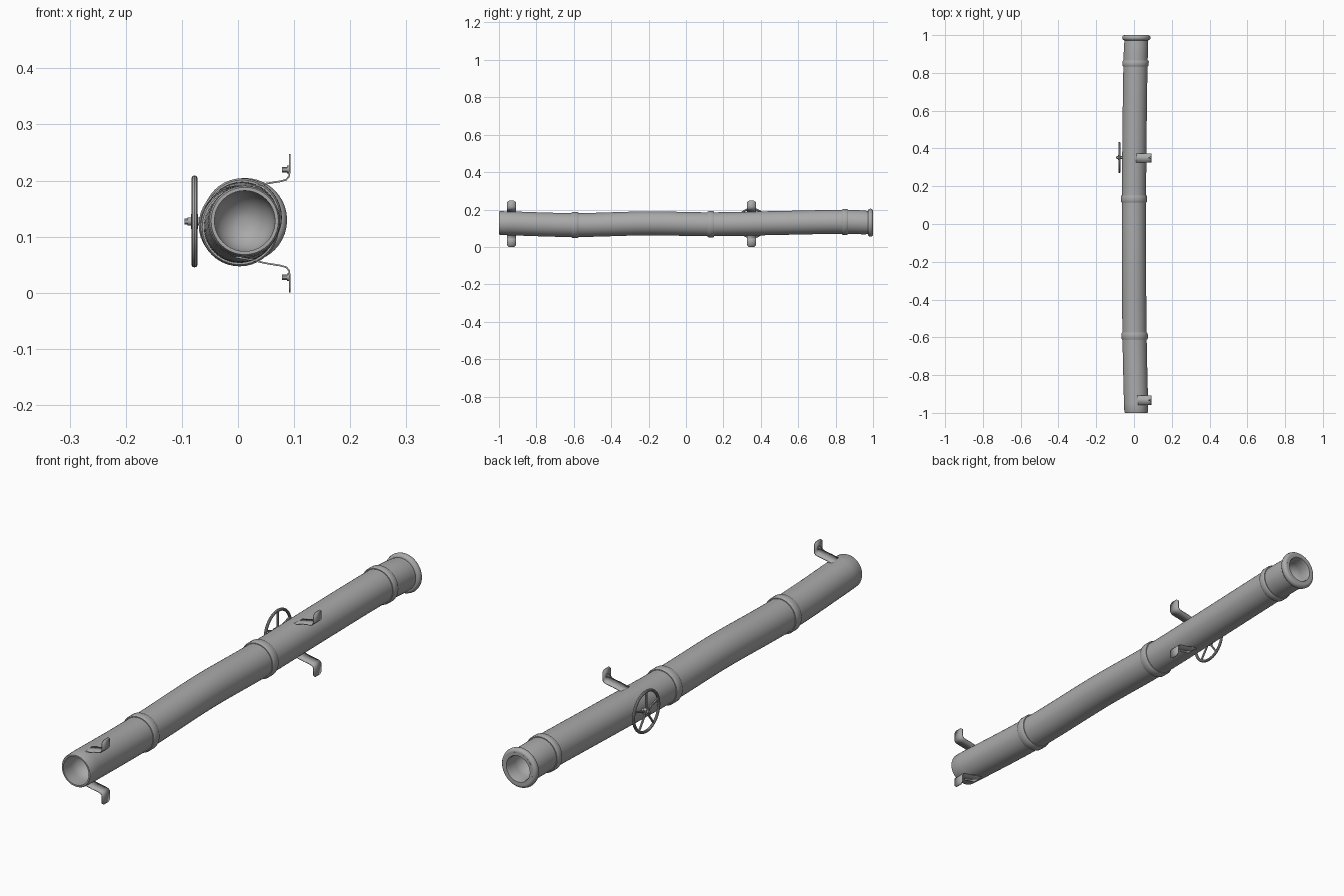
import bpy, bmesh, math
from mathutils import Vector, Matrix

if "Cube" in bpy.data.objects:
    bpy.data.objects.remove(bpy.data.objects["Cube"])

metal = bpy.data.materials.new("grey metal")
metal.use_nodes = True
GREY = (0.4, 0.4, 0.4, 1)
metal.diffuse_color = GREY
metal.node_tree.nodes["Principled BSDF"].inputs["Base Color"].default_value = GREY

# Bent centre line: (y, x, z)
LINE = [(-1, .012, .128), (-.6, .003, .117), (-.2, 0, .126), (.13, 0, .121),
        (.5, .003, .128), (.85, .008, .134), (1, .013, .129)]


def centre(y):
    """Point on the smooth centre line at a given y."""
    i = max(k for k in range(len(LINE) - 1) if k == 0 or LINE[k][0] <= y)
    a, b = LINE[i], LINE[i + 1]
    before, after = LINE[max(i - 1, 0)], LINE[min(i + 2, len(LINE) - 1)]
    h = b[0] - a[0]
    t = (y - a[0]) / h
    out = []
    for k in (1, 2):
        m0 = (b[k] - before[k]) / (b[0] - before[0]) * h
        m1 = (after[k] - a[k]) / (after[0] - a[0]) * h
        out.append((2*t**3 - 3*t*t + 1) * a[k] + (t**3 - 2*t*t + t) * m0
                   + (3*t*t - 2*t**3) * b[k] + (t**3 - t*t) * m1)
    return Vector((out[0], y, out[1]))


def finish(name, bm, angle=35):
    bmesh.ops.recalc_face_normals(bm, faces=bm.faces)
    mesh = bpy.data.meshes.new(name)
    bm.to_mesh(mesh)
    bm.free()
    mesh.materials.append(metal)
    obj = bpy.data.objects.new(name, mesh)
    bpy.context.collection.objects.link(obj)
    bpy.ops.object.select_all(action='DESELECT')
    obj.select_set(True)
    bpy.context.view_layer.objects.active = obj
    bpy.ops.object.shade_smooth_by_angle(angle=math.radians(angle))
    return obj


def lathe(name, profile, sides=40):
    """Rings of (y, radius) strung along the centre line, ends closed."""
    bm = bmesh.new()
    rings = []
    for y, r in profile:
        c = centre(y)
        rings.append([bm.verts.new(c + Vector((r * math.cos(a), 0, r * math.sin(a))))
                      for a in (2 * math.pi * k / sides for k in range(sides))])
    for r0, r1 in zip(rings, rings[1:]):
        for k in range(sides):
            n = (k + 1) % sides
            bm.faces.new((r0[k], r0[n], r1[n], r1[k]))
    bm.faces.new(rings[0])
    bm.faces.new(rings[-1])
    return finish(name, bm)


def rod(bm, p, q, r, sides=12):
    p, q = Vector(p), Vector(q)
    turn = (q - p).to_track_quat('Z', 'Y').to_matrix().to_4x4()
    bmesh.ops.create_cone(bm, cap_ends=True, segments=sides, radius1=r, radius2=r,
                          depth=(q - p).length,
                          matrix=Matrix.Translation((p + q) / 2) @ turn)


# Pipe body with a dished blind bore at each end
def dish(y_rim, into, r):
    steps = [math.pi / 2 * k / 8 for k in range(8)]
    return [(y_rim + into * (.05 + .06 * math.sin(a)), r * math.cos(a)) for a in steps]


front = [(-1, .054)] + dish(-1, 1, .054)
back = [(1, .05), (.99, .047)] + dish(1, -1, .05)
body = [(-1, .06), (-.994, .063)] + [(-.95 + .05 * k, .064) for k in range(39)]
lathe("pipe", front[::-1] + body + [(.97, .062), (.985, .062)] + [(1, .062)] + back)

# Raised joint collars
for name, y, w in (("front_collar", -.593, .018), ("middle_collar", .133, .018),
                   ("rear_collar", .85, .015)):
    lathe(name, [(y - w, .06), (y - w, .067), (y - w * .7, .07), (y + w * .7, .07),
                 (y + w, .067), (y + w, .06)])

# Rounded lip at the rear mouth
bm = bmesh.new()
c = centre(.986)
arc = [math.pi * 2 * k / 12 for k in range(12)]
N = 40
grid = [[bm.verts.new((c.x + (.0625 + .0125 * math.cos(b)) * math.cos(a),
                       .986 + .014 * math.sin(b),
                       c.z + (.0625 + .0125 * math.cos(b)) * math.sin(a)))
         for b in arc] for a in (2 * math.pi * k / N for k in range(N))]
for i in range(N):
    for j in range(12):
        i2, j2 = (i + 1) % N, (j + 1) % 12
        bm.faces.new((grid[i][j], grid[i2][j], grid[i2][j2], grid[i][j2]))
finish("rear_lip", bm)


# Wall brackets: bent strap, clipped tab and bolt, mirrored above and below
MID = .1235
STRAP = [(-.005, .06), (.02, .064), (.05, .071), (.075, .075), (.086, .078),
         (.091, .084), (.092, .092), (.092, .115), (.092, .1235)]


def bracket(name, y, side):
    bm = bmesh.new()
    rows = []
    for k, (x, h) in enumerate(STRAP):
        w = .014 if k == len(STRAP) - 1 else .024
        rows.append([bm.verts.new((x, y + s * w, MID + side * h)) for s in (-1, 1)])
    for a, b in zip(rows, rows[1:]):
        bm.faces.new((a[0], a[1], b[1], b[0]))
    strap = finish(name + "_strap", bm, 30)
    mod = strap.modifiers.new("thickness", 'SOLIDIFY')
    mod.thickness = .003
    mod.offset = 0
    bm = bmesh.new()
    z = MID + side * .096
    rod(bm, (.092, y, z), (.087, y, z), .007, 16)
    rod(bm, (.088, y, z), (.078, y, z), .005, 6)
    finish(name + "_bolt", bm)


for place, y in (("front", -.933), ("rear", .35)):
    bracket(place + "_upper_bracket", y, 1)
    bracket(place + "_lower_bracket", y, -1)

# Valve hand wheel
WX, WY, WZ = -.0775, .352, .127
bpy.ops.mesh.primitive_torus_add(major_segments=40, minor_segments=10,
                                 major_radius=.0765, minor_radius=.0055,
                                 location=(WX, WY, WZ), rotation=(0, math.pi / 2, 0))
rim = bpy.context.object
rim.name = "wheel_rim"
rim.data.materials.append(metal)
bpy.ops.object.shade_smooth_by_angle()

bm = bmesh.new()
for k in range(5):
    a = math.pi / 2 + 2 * math.pi * k / 5
    rod(bm, (WX, WY, WZ), (WX, WY + .075 * math.cos(a), WZ + .075 * math.sin(a)), .004, 8)
finish("wheel_spokes", bm)

bm = bmesh.new()
rod(bm, (-.084, WY, WZ), (-.071, WY, WZ), .013, 20)
rod(bm, (-.09, WY, WZ), (-.05, WY, WZ), .007, 16)
rod(bm, (-.095, WY, WZ), (-.088, WY, WZ), .005, 6)
finish("wheel_hub", bm)
